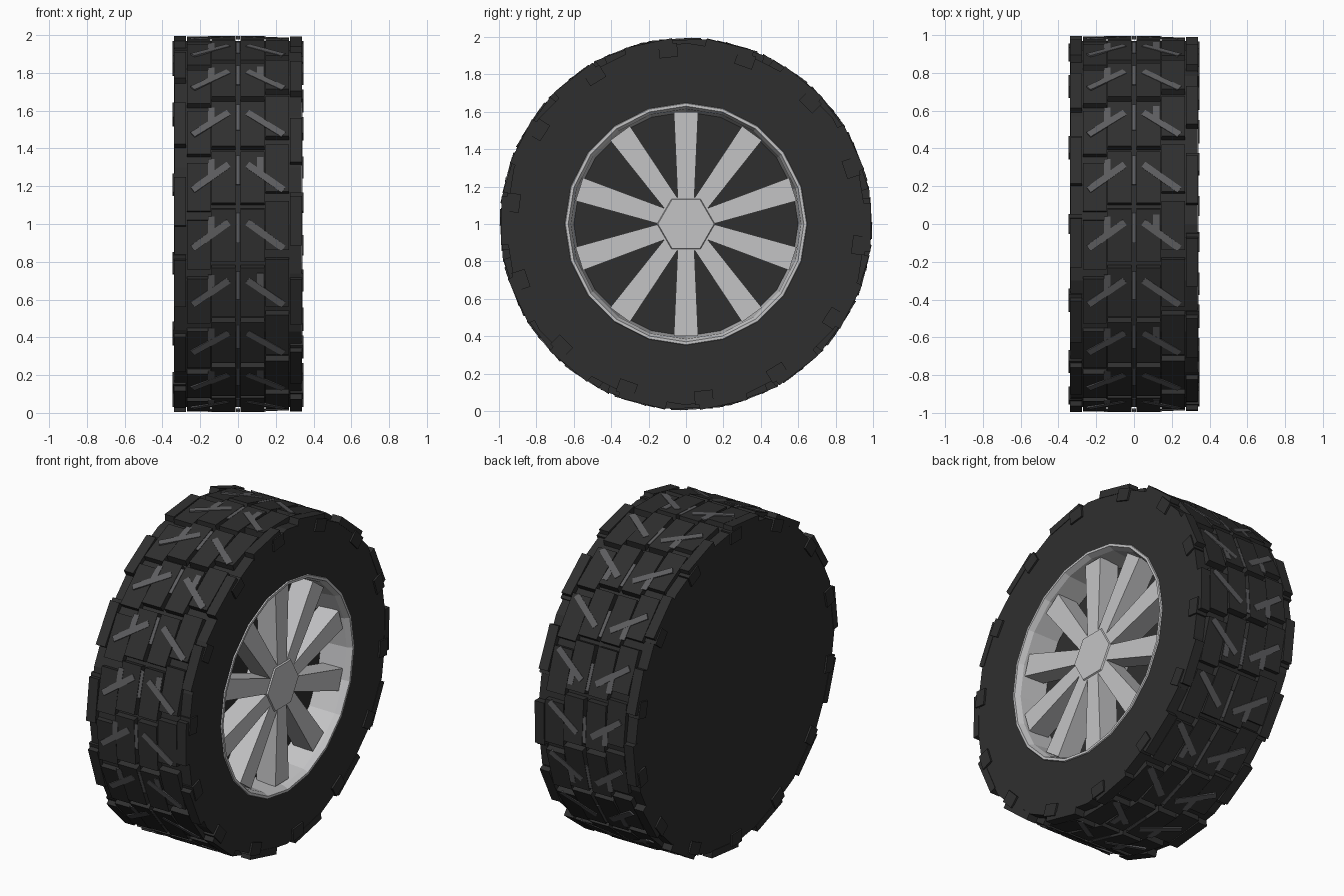
import bpy, bmesh, math
from mathutils import Matrix, Vector

old = bpy.data.objects.get("Cube")
if old:
    bpy.data.objects.remove(old, do_unlink=True)


def material(name, rgb, rough):
    m = bpy.data.materials.new(name)
    m.use_nodes = True
    m.diffuse_color = (*rgb, 1)
    node = m.node_tree.nodes["Principled BSDF"]
    node.inputs["Base Color"].default_value = (*rgb, 1)
    node.inputs["Roughness"].default_value = rough
    return m


rubber = material("dark rubber", (0.028, 0.028, 0.028), 0.9)
grey = material("tread grey", (0.11, 0.11, 0.115), 0.8)
metal = material("rim metal", (0.55, 0.55, 0.56), 0.5)


def finish(name, bm, mat):
    bmesh.ops.recalc_face_normals(bm, faces=bm.faces)
    mesh = bpy.data.meshes.new(name)
    bm.to_mesh(mesh)
    bm.free()
    mesh.materials.append(mat)
    obj = bpy.data.objects.new(name, mesh)
    bpy.context.collection.objects.link(obj)
    return obj


def frame(deg):
    """Axes at an angle round the axle: width, tangent, radius."""
    a = math.radians(deg)
    s, c = math.sin(a), math.cos(a)
    return Matrix(((1, 0, 0, 0), (0, s, -c, 0), (0, c, s, 1), (0, 0, 0, 1)))


def block(bm, deg, x, t, r, turn=0, taper=1):
    """Box from (low, high) ranges; taper narrows its inner end."""
    ranges = (x, t, r)
    mid = Vector([(a + b) / 2 for a, b in ranges])
    size = [b - a for a, b in ranges]
    local = Matrix.Translation(mid) @ Matrix.Rotation(math.radians(turn), 4, "Z")
    verts = bmesh.ops.create_cube(bm, size=1)["verts"]
    for v in verts:
        if v.co.z < 0:
            v.co.y *= taper
        v.co = frame(deg) @ local @ Vector([c * s for c, s in zip(v.co, size)])


def lathe(name, profile, mat, sides=20):
    """Spin an (x, radius) profile round the axle."""
    bm = bmesh.new()
    rings = []
    for x, r in profile:
        if r == 0:
            rings.append([bm.verts.new((x, 0, 1))] * sides)
        else:
            rings.append([bm.verts.new(frame(i * 360 / sides) @ Vector((x, 0, r)))
                          for i in range(sides)])
    for a, b in zip(rings, rings[1:]):
        for i in range(sides):
            j = (i + 1) % sides
            bm.faces.new(dict.fromkeys((a[i], a[j], b[j], b[i])))
    return finish(name, bm, mat)


# Tyre body with a closed back and a dark recess behind the spokes
lathe("tyre_body", [(-0.335, 0), (-0.335, 0.968), (0.335, 0.968),
                    (0.335, 0.64), (0.14, 0.612), (0.14, 0)], rubber)

# Metal rim: raised lip and tapering barrel
lathe("rim_barrel", [(0.33, 0.65), (0.342, 0.645), (0.342, 0.63),
                     (0.31, 0.615), (0.145, 0.6)], metal)

# Tread blocks, with grey chevrons and strips laid on them
tread = bmesh.new()
marks = bmesh.new()
top = 0.989
for k in range(20):
    deg = k * 18 - 3.5
    for side in (-1, 1):
        def span(a, b):
            return tuple(sorted((side * a, side * b)))
        block(tread, deg, span(0.012, 0.14), (-0.14, 0.14), (0.93, top))
        block(tread, deg + side * 3, span(0.145, 0.27), (-0.13, 0.13), (0.93, top - 0.004))
        block(marks, deg, span(0.027, 0.263), (-0.018, 0.018), (top - 0.006, top + 0.003),
              turn=-36 * side)
    block(marks, deg, (-0.16, -0.125), (0.0, 0.1), (top - 0.006, top + 0.002))
    if k % 2:
        block(marks, deg, (0.1, 0.135), (0.02, 0.11), (top - 0.006, top + 0.002))
    # Centre line
    block(marks, deg, (-0.01, 0.01), (-0.04, 0.12), (top - 0.007, top))
finish("tread_blocks", tread, rubber)
finish("tread_marks", marks, grey)

# Shoulder lugs, each with a small tab lapping over the sidewall
lugs = bmesh.new()
for k in range(14):
    for side, shift in ((1, 0), (-1, 6)):
        deg = k * 360 / 14 + 1 + shift
        block(lugs, deg, tuple(sorted((side * 0.275, side * 0.338))),
              (-0.13, 0.13), (0.945, 0.988))
        block(lugs, deg + 6, tuple(sorted((side * 0.275, side * 0.346))),
              (-0.05, 0.05), (0.895, 0.968))
finish("shoulder_lugs", lugs, rubber)

# Ten tapered spokes
spokes = bmesh.new()
for k in range(10):
    block(spokes, k * 36 + 90, (0.17, 0.3), (-0.065, 0.065), (0.1, 0.6), taper=0.66)
finish("spokes", spokes, metal)

# Six-sided hub
lathe("hub", [(0.14, 0), (0.14, 0.158), (0.295, 0.158), (0.308, 0.15), (0.308, 0)], metal, sides=6)
